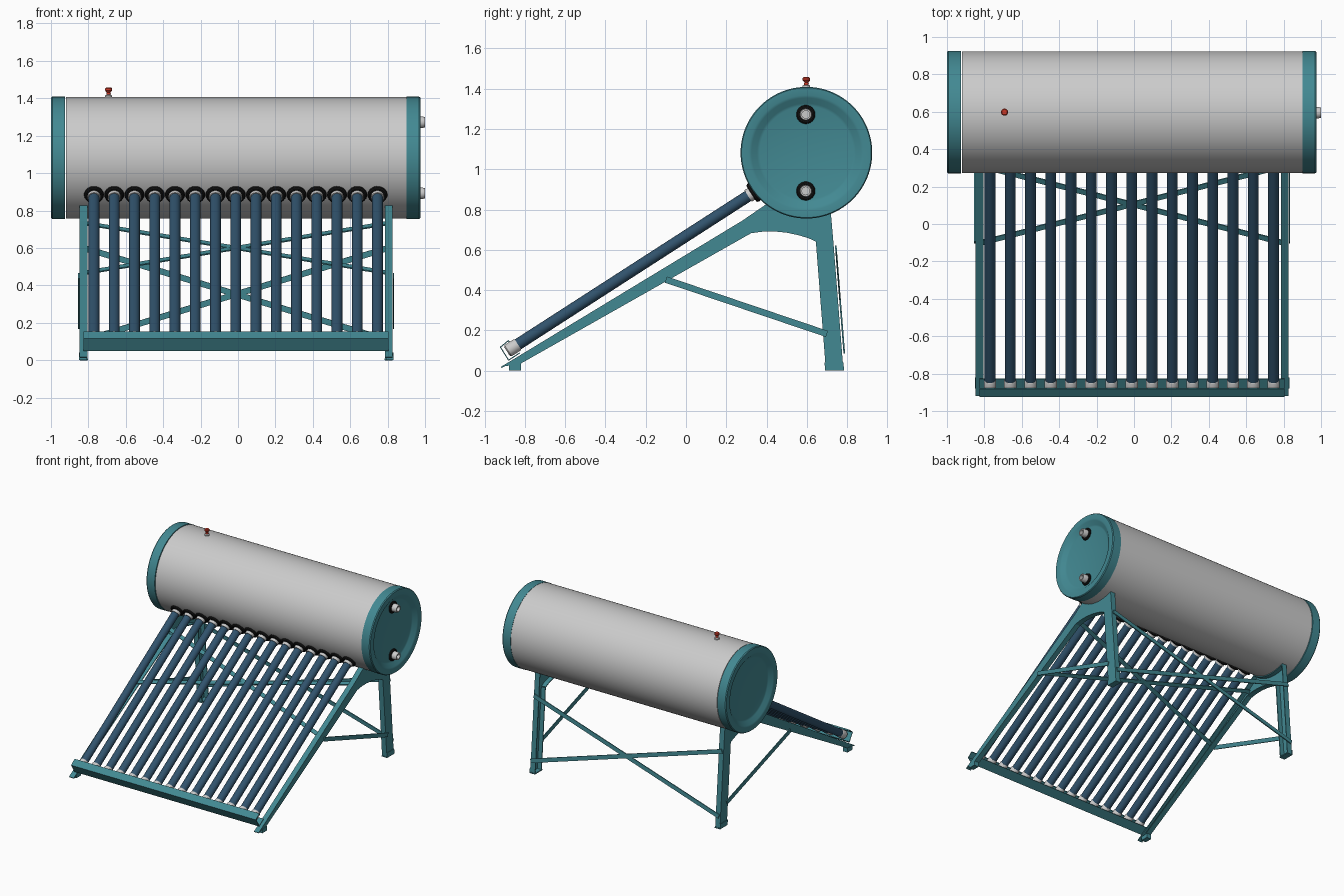
import bpy, bmesh
from math import cos, sin, pi, radians
from mathutils import Vector

if "Cube" in bpy.data.objects:
    bpy.data.objects.remove(bpy.data.objects["Cube"])

CX = -0.01                         # centre of tank and frame
TY, TZ, R = 0.598, 1.082, 0.325    # tank axis and radius


def material(name, rgb):
    m = bpy.data.materials.new(name)
    m.diffuse_color = (*rgb, 1)
    m.use_nodes = True
    m.node_tree.nodes["Principled BSDF"].inputs["Base Color"].default_value = m.diffuse_color
    return m


TEAL = material("teal_paint", (0.055, 0.25, 0.29))
BLUE = material("blue_glass", (0.03, 0.085, 0.15))
BLACK = material("black_rubber", (0.008, 0.008, 0.008))
RED = material("red_plastic", (0.6, 0.04, 0.02))


def finish(name, bm, mat, loc=(0, 0, 0), mirror=False, smooth=False):
    bmesh.ops.recalc_face_normals(bm, faces=bm.faces)
    me = bpy.data.meshes.new(name)
    bm.to_mesh(me)
    bm.free()
    ob = bpy.data.objects.new(name, me)
    bpy.context.collection.objects.link(ob)
    ob.location = loc
    if mat:
        me.materials.append(mat)
    if mirror:
        ob.modifiers.new("mirror", 'MIRROR').use_mirror_merge = False
    if smooth:
        bpy.ops.object.select_all(action='DESELECT')
        ob.select_set(True)
        bpy.context.view_layer.objects.active = ob
        bpy.ops.object.shade_smooth_by_angle(angle=radians(35))
    return ob


def lathe(name, profile, origin, axis, mat=None, n=24, closed=False):
    """Turn (radius, distance) points about an axis."""
    bm = bmesh.new()
    axis = Vector(axis).normalized()
    u = axis.orthogonal().normalized()
    v = axis.cross(u)
    rings = [[bm.verts.new(axis * t + (u * cos(2 * pi * i / n) + v * sin(2 * pi * i / n)) * r)
              for i in range(n)] for r, t in profile]
    pairs = list(zip(rings, rings[1:])) + ([(rings[-1], rings[0])] if closed else [])
    for a, b in pairs:
        for i in range(n):
            j = (i + 1) % n
            bm.faces.new((a[i], a[j], b[j], b[i]))
    if not closed:
        bm.faces.new(rings[0])
        bm.faces.new(rings[-1])
    return finish(name, bm, mat, origin, smooth=True)


def ring(name, major, minor, origin, axis, mat, n=24):
    prof = [(major + minor * cos(a * pi / 5), minor * sin(a * pi / 5)) for a in range(10)]
    return lathe(name, prof, origin, axis, mat, n, True)


def add_prism(bm, pts, x0, x1):
    a = [bm.verts.new((x0, y, z)) for y, z in pts]
    b = [bm.verts.new((x1, y, z)) for y, z in pts]
    bm.faces.new(a)
    bm.faces.new(b)
    for i in range(len(pts)):
        j = (i + 1) % len(pts)
        bm.faces.new((a[i], a[j], b[j], b[i]))


def ribbon(path, th):
    """Thicken an open yz path to its left side."""
    p = [Vector(q) for q in path]
    off = []
    for i, q in enumerate(p):
        norms = []
        for k in (i - 1, i):
            if 0 <= k < len(p) - 1:
                d = (p[k + 1] - p[k]).normalized()
                norms.append(Vector((-d.y, d.x)))
        m = sum(norms, Vector((0, 0))).normalized()
        off.append(q + m * (th / max(0.3, m.dot(norms[0]))))
    return [tuple(q) for q in p + off[::-1]]


XO, XI, TH = 0.837, 0.795, 0.007


def pressed(name, outline, flanges):
    """Sheet-metal side member: outer web with inward flanges, on both sides."""
    bm = bmesh.new()
    add_prism(bm, outline, XO - TH, XO)
    for f in flanges:
        add_prism(bm, ribbon(f, TH), XI, XO - 0.001)
    return finish(name, bm, TEAL, (CX, 0, 0), mirror=True)


def strip(name, p0, p1, normal, width, th):
    p0, p1 = Vector(p0), Vector(p1)
    n = Vector(normal).normalized()
    d = (p1 - p0).normalized()
    w = d.cross(n).normalized() * width / 2
    n = w.cross(d).normalized() * th / 2
    bm = bmesh.new()
    vs = [bm.verts.new(p + w * a + n * b) for p in (p0, p1)
          for a, b in ((-1, -1), (1, -1), (1, 1), (-1, 1))]
    for f in ((0, 1, 2, 3), (4, 5, 6, 7), (0, 1, 5, 4), (1, 2, 6, 5), (2, 3, 7, 6), (3, 0, 4, 7)):
        bm.faces.new([vs[i] for i in f])
    return finish(name, bm, TEAL, (CX, 0, 0), mirror=True)


# tank shell and dished end caps
lathe("tank_shell", [(R, -0.92), (R, 0.91)], (0, TY, TZ), (1, 0, 0), n=96)
dish = [(R + 0.002, 0), (R + 0.002, 0.068), (R - 0.003, 0.075), (0.285, 0.075),
        (0.272, 0.071), (0.245, 0.05), (0.232, 0.046)]
lathe("left_end_cap", dish, (-0.925, TY, TZ), (-1, 0, 0), TEAL, 96)
lathe("right_end_cap", dish, (0.90, TY, TZ), (1, 0, 0), TEAL, 96)

# pipe fittings on the right end
for nm, z in (("upper", 1.272), ("lower", 0.892)):
    ring(nm + "_fitting_seal", 0.036, 0.011, (0.95, 0.595, z), (1, 0, 0), BLACK)
    lathe(nm + "_pipe_fitting", [(0.031, 0), (0.031, 0.045), (0.027, 0.06), (0.019, 0.06), (0.019, 0.01)],
          (0.94, 0.595, z), (1, 0, 0))

# relief valve on top
lathe("valve_base", [(0.019, 0), (0.019, 0.02), (0.01, 0.025)], (-0.692, TY, 1.395), (0, 0, 1))
lathe("valve_cap", [(0.01, 0), (0.012, 0.012), (0.01, 0.02), (0.019, 0.03), (0.019, 0.04), (0.014, 0.045)],
      (-0.692, TY, 1.412), (0, 0, 1), RED)

# vacuum tubes with end cups and tank seals
SL = radians(32.8)
D = Vector((0, cos(SL), sin(SL)))
for i in range(15):
    o = Vector((-0.012 + (i - 7) * 0.1083, -0.86, 0.114))
    lathe(f"glass_tube_{i+1}", [(0.029, -0.01), (0.029, 1.45)], o, D, BLUE)
    lathe(f"tube_end_cup_{i+1}", [(0.025, -0.035), (0.033, -0.028), (0.033, 0.025), (0.03, 0.03)], o, D)
    lathe(f"tube_collar_{i+1}", [(0.034, 1.39), (0.034, 1.45)], o, D)
    ring(f"tube_seal_{i+1}", 0.04, 0.013, o + D * 1.422, D, BLACK)

# bottom tray: bent sheet channel carrying the tube ends
bm = bmesh.new()
add_prism(bm, ribbon([(-0.825, 0.085), (-0.882, 0.048), (-0.925, 0.117), (-0.882, 0.152), (-0.876, 0.143)][::-1],
                     0.005), -0.815, 0.815)
finish("bottom_tray", bm, TEAL, (CX, 0, 0))

# sloping side rails
pressed("side_rail", [(-0.92, 0.018), (-0.822, 0.034), (0.323, 0.682), (0.28, 0.745)],
        [[(-0.822, 0.034), (0.323, 0.682)], [(0.28, 0.745), (-0.92, 0.018)]])

# tank cradles: arched gusset between rail and rear leg
arc = [(TY + R * cos(radians(a)), TZ + R * sin(radians(a))) for a in range(292, 231, -6)]
under = [(0.323, 0.682), (0.38, 0.69), (0.44, 0.691), (0.5, 0.685), (0.56, 0.672), (0.61, 0.657), (0.645, 0.64)]
pressed("tank_cradle", under + [(0.732, 0.64)] + arc + [(0.28, 0.745)],
        [under, [(0.732, 0.64)] + arc + [(0.28, 0.745)]])

# rear legs
pressed("rear_leg", [(0.645, 0.64), (0.695, 0.0), (0.782, 0.0), (0.732, 0.64)],
        [[(0.645, 0.64), (0.695, 0.0)], [(0.782, 0.0), (0.732, 0.64)]])

# foot plates
bm = bmesh.new()
add_prism(bm, [(-0.88, 0), (-0.82, 0), (-0.82, 0.036), (-0.88, 0.03)], XI + 0.005, XO + 0.004)
add_prism(bm, [(0.692, 0), (0.785, 0), (0.785, 0.008), (0.692, 0.008)], XI - 0.002, XO + 0.004)
add_prism(bm, [(0.691, 0), (0.785, 0), (0.782, 0.04), (0.688, 0.04)], XO - 0.002, XO + 0.004)
finish("feet", bm, TEAL, (CX, 0, 0), mirror=True)

# side braces and crossed braces
strip("side_brace", (0.841, -0.1, 0.452), (0.841, 0.70, 0.182), (1, 0, 0), 0.032, 0.007)
strip("rail_cross_brace", (-0.825, -0.105, 0.465), (0.825, 0.315, 0.735), (0, -0.53, 0.85), 0.03, 0.008)
strip("rear_cross_brace", (-0.83, 0.745, 0.605), (0.83, 0.785, 0.1), (0, 1, 0.08), 0.032, 0.008)
